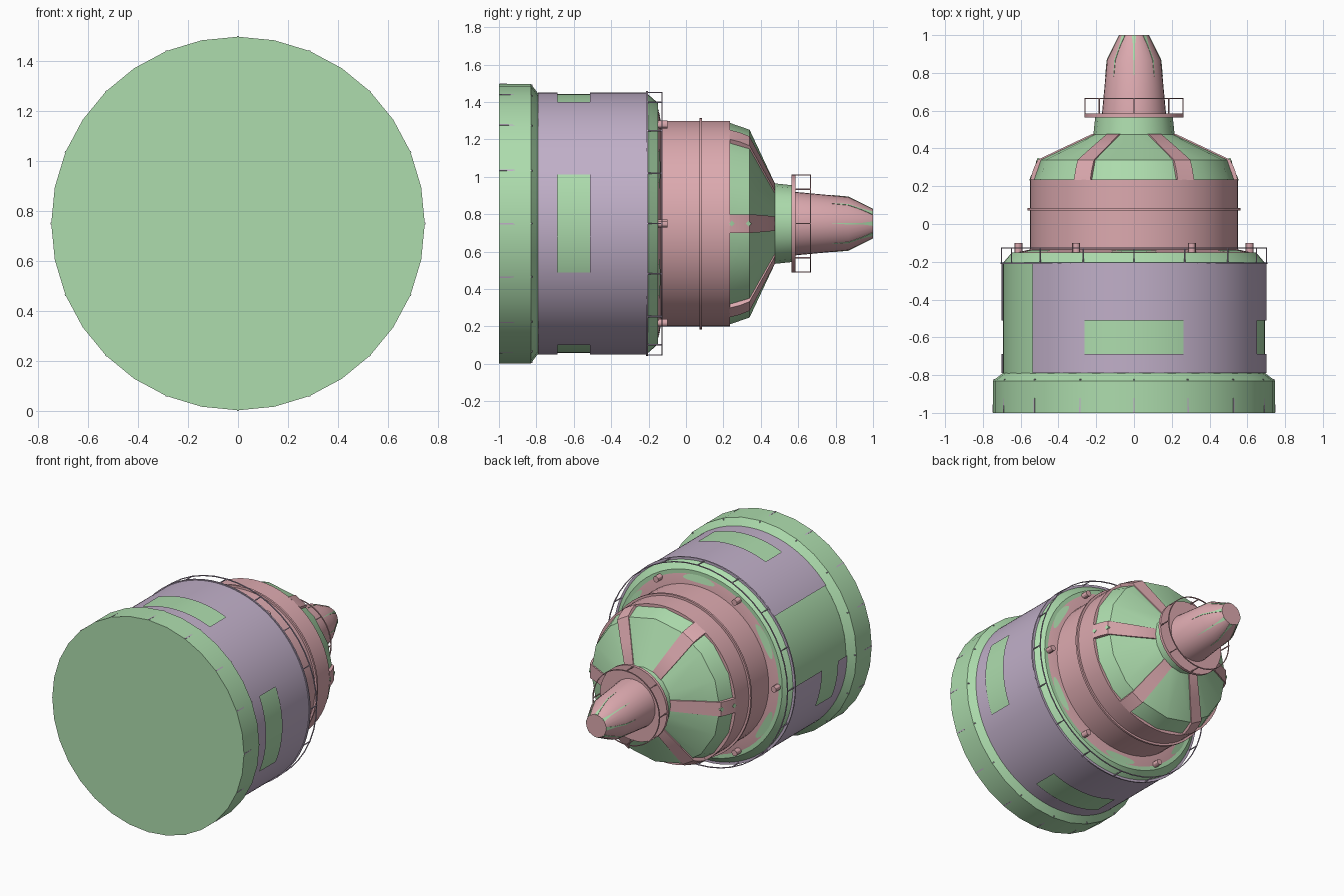
import bpy, bmesh, math
from math import sin, cos, radians, pi

if "Cube" in bpy.data.objects:
    bpy.data.objects.remove(bpy.data.objects["Cube"])

CZ = 0.75  # height of the long axis (runs along y)


def mat(name, rgb):
    m = bpy.data.materials.new(name)
    m.diffuse_color = (*rgb, 1)
    m.use_nodes = True
    m.node_tree.nodes["Principled BSDF"].inputs["Base Color"].default_value = m.diffuse_color
    return m


GREEN = mat("soft_green", (0.42, 0.72, 0.42))
PINK = mat("dusty_pink", (0.72, 0.40, 0.43))
PURPLE = mat("pale_purple", (0.53, 0.43, 0.58))


def pt(r, deg, y):
    a = radians(deg)
    return (r * cos(a), y, CZ + r * sin(a))


def finish(name, bm, material, angle=30):
    bmesh.ops.remove_doubles(bm, verts=bm.verts, dist=1e-5)
    bmesh.ops.recalc_face_normals(bm, faces=bm.faces)
    me = bpy.data.meshes.new(name)
    bm.to_mesh(me)
    bm.free()
    me.materials.append(material)
    ob = bpy.data.objects.new(name, me)
    bpy.context.collection.objects.link(ob)
    bpy.ops.object.select_all(action='DESELECT')
    ob.select_set(True)
    bpy.context.view_layer.objects.active = ob
    bpy.ops.object.shade_smooth_by_angle(angle=radians(angle))
    return ob


def lathe(name, profile, material, n=32, closed=False, bm=None):
    """Spin (y, r) points around the long axis; open profiles get end caps."""
    own = bm is None
    bm = bm or bmesh.new()
    rings = [[bm.verts.new(pt(r, 360 * i / n, y)) for i in range(n)] for y, r in profile]
    pairs = list(zip(rings, rings[1:]))
    if closed:
        pairs.append((rings[-1], rings[0]))
    else:
        bm.faces.new(rings[0])
        bm.faces.new(rings[-1])
    for a, b in pairs:
        for i in range(n):
            j = (i + 1) % n
            bm.faces.new((a[i], a[j], b[j], b[i]))
    if own:
        return finish(name, bm, material)


def band(bm, deg, stations, lift, depth=0.0):
    """Strip along the axis: stations are (y, r, half width)."""
    a = radians(deg)
    t = (-sin(a), cos(a))
    rows = []
    for y, r, w in stations:
        row = []
        for rr, s in ((r + lift, -1), (r + lift, 1), (r - depth, 1), (r - depth, -1)):
            row.append(bm.verts.new((rr * cos(a) + s * w * t[0], y, CZ + rr * sin(a) + s * w * t[1])))
        rows.append(row)
    for p, q in zip(rows, rows[1:]):
        for i in range(4):
            j = (i + 1) % 4
            bm.faces.new((p[i], p[j], q[j], q[i]))
    bm.faces.new(rows[0])
    bm.faces.new(rows[-1])


def bands(name, angles, stations, lift, depth, material):
    bm = bmesh.new()
    for d in angles:
        band(bm, d, stations, lift, depth)
    return finish(name, bm, material)


def railing(name, r, y0, y1, posts, t, material):
    """Thin hoop carried by posts."""
    bm = bmesh.new()
    lathe("", [(y1 - t, r - t), (y1, r - t), (y1, r), (y1 - t, r)], material, 48, True, bm)
    for i in range(posts):
        band(bm, 360 * i / posts, [(y0, r - t, t / 2), (y1, r - t, t / 2)], t, 0)
    return finish(name, bm, material)


# Green core: wide base, body and shoulder
lathe("base", [(-1, 0.747), (-0.83, 0.747), (-0.79, 0.695)], GREEN)
lathe("inner_body", [(-0.80, 0.693), (-0.205, 0.693), (-0.15, 0.645)], GREEN, 64)
bands("base_ribs", [22.5 * i for i in range(16)],
      [(-0.998, 0.747, 0.004), (-0.82, 0.742, 0.003)], 0.002, 0.02, PURPLE)

# Purple shell: four windows and one missing panel
bm = bmesh.new()
ys = [-0.79, -0.688, -0.512, -0.21]
for d in range(0, 360, 2):
    if 140 <= d < 180:
        continue
    off = (d + 1 + 45) % 90 - 45
    for k in range(3):
        if k == 1 and abs(off) < 22:
            continue
        bm.faces.new([bm.verts.new(pt(0.701, a, y)) for a, y in
                      ((d, ys[k]), (d + 2, ys[k]), (d + 2, ys[k + 1]), (d, ys[k + 1]))])
finish("outer_shell", bm, PURPLE)
lathe("shell_rim", [(-0.213, 0.69), (-0.213, 0.708), (-0.203, 0.708), (-0.203, 0.69)], PURPLE, 64, True)
railing("large_railing", 0.705, -0.205, -0.125, 16, 0.006, PURPLE)

# Pink flange with green slots and bolts
lathe("flange", [(-0.17, 0.64), (-0.155, 0.64), (-0.135, 0.55)], PINK, 64)
bm = bmesh.new()
for k in range(6):
    c = 30 + 60 * k
    outline = []
    for i in range(16):
        a = 2 * pi * i / 16
        r = 0.597 + 0.024 * sin(a)
        y = -0.155 + (0.64 - r) / 0.09 * 0.02 + 0.003
        outline.append(bm.verts.new(pt(r, c + 12 * cos(a), y)))
    bm.faces.new(outline)
finish("flange_slots", bm, GREEN)
bm = bmesh.new()
for k in range(6):
    x, _, z = pt(0.612, 60 * k, 0)
    ends = [[bm.verts.new((x + 0.021 * cos(i * pi / 6), y, z + 0.021 * sin(i * pi / 6)))
             for i in range(12)] for y in (-0.16, -0.1)]
    for e in ends:
        bm.faces.new(e)
    for i in range(12):
        j = (i + 1) % 12
        bm.faces.new((ends[0][i], ends[0][j], ends[1][j], ends[1][i]))
finish("flange_bolts", bm, PINK)

# Pink drum and its hoop
lathe("drum", [(-0.15, 0.55), (0.235, 0.55)], PINK, 64)
lathe("drum_hoop", [(0.072, 0.54), (0.072, 0.565), (0.086, 0.565), (0.086, 0.54)], PINK, 64, True)

# Green dome and neck, with six pink straps
lathe("dome", [(0.23, 0.54), (0.34, 0.502), (0.475, 0.215), (0.57, 0.205)], GREEN, 16)
bands("dome_straps", [60 * i for i in range(6)],
      [(0.232, 0.542, 0.05), (0.29, 0.525, 0.05), (0.34, 0.502, 0.05), (0.41, 0.355, 0.045), (0.477, 0.213, 0.038)],
      0.008, 0.02, PINK)
for i, (y, r) in enumerate(((0.245, 0.538), (0.335, 0.505))):
    bands("strap_diamonds_%d" % i, (0, 180),
          [(y - 0.014, r + 0.004, 0.001), (y, r, 0.016), (y + 0.014, r - 0.006, 0.001)], 0.012, 0, GREEN)

# Small platform with railing
lathe("platform", [(0.565, 0.262), (0.585, 0.262)], PINK, 32)
railing("small_railing", 0.262, 0.58, 0.668, 8, 0.006, PINK)

# Pink nozzle with thin green slits
lathe("nozzle", [(0.58, 0.17), (0.868, 0.143), (1.0, 0.078)], PINK, 32)
bands("nozzle_slits", [45 * i for i in range(8)],
      [(0.78, 0.151, 0.001), (0.868, 0.143, 0.004), (0.94, 0.1075, 0.004), (0.999, 0.0785, 0.012)],
      0.002, 0.01, GREEN)
